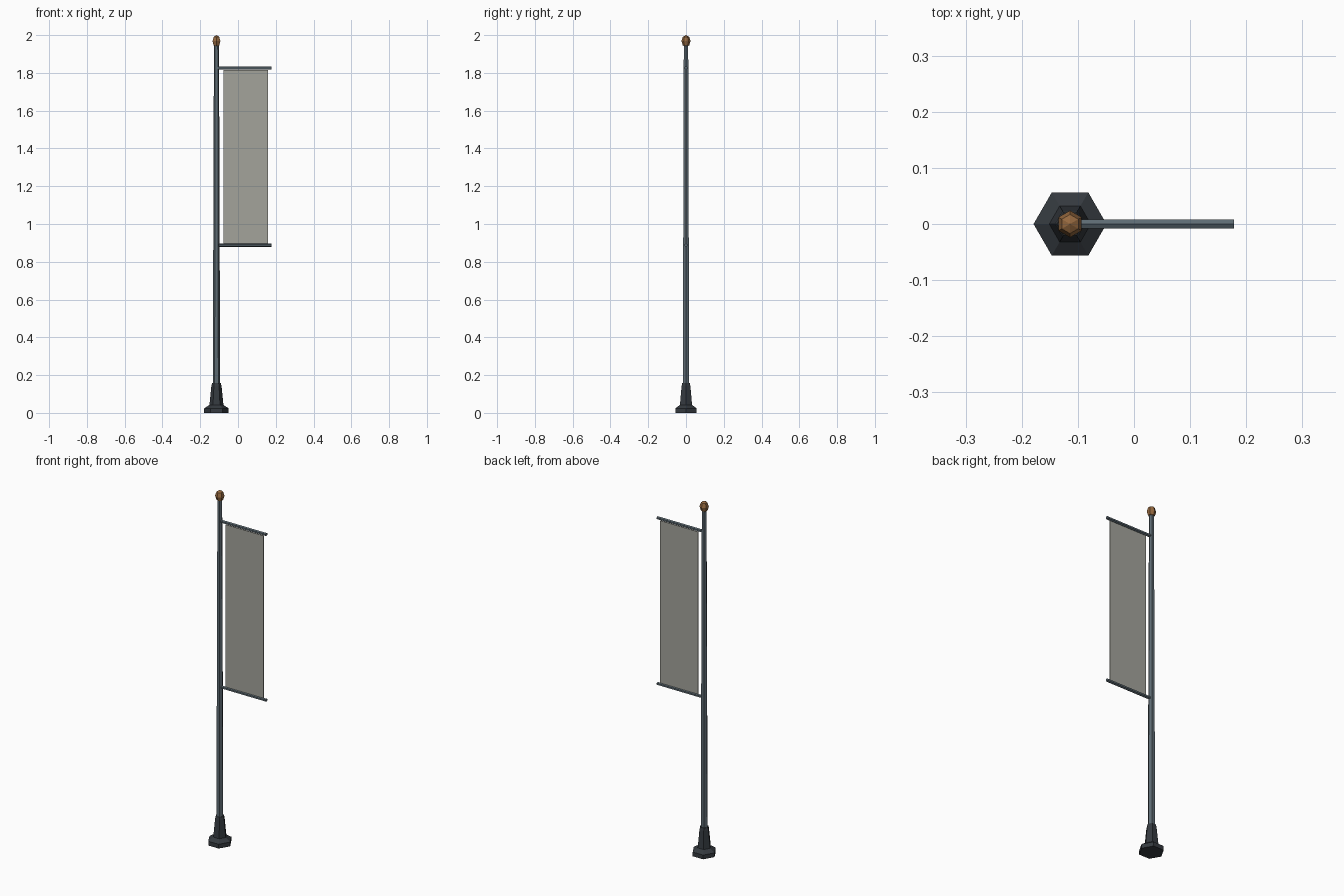
import bpy, bmesh, math

if "Cube" in bpy.data.objects:
    bpy.data.objects.remove(bpy.data.objects["Cube"])

PX = -0.114  # pole axis


def material(name, rgb):
    m = bpy.data.materials.new(name)
    m.diffuse_color = (*rgb, 1.0)
    m.use_nodes = True
    m.node_tree.nodes["Principled BSDF"].inputs["Base Color"].default_value = m.diffuse_color
    return m


IRON = material("dark iron", (0.035, 0.042, 0.05))
STEEL = material("slate steel", (0.11, 0.145, 0.17))
BRONZE = material("bronze", (0.30, 0.14, 0.05))
CLOTH = material("grey cloth", (0.37, 0.37, 0.33))


def finish(name, bm, mat):
    bmesh.ops.recalc_face_normals(bm, faces=bm.faces)
    mesh = bpy.data.meshes.new(name)
    bm.to_mesh(mesh)
    bm.free()
    mesh.materials.append(mat)
    ob = bpy.data.objects.new(name, mesh)
    bpy.context.collection.objects.link(ob)
    return ob


def lathe(name, profile, mat, sides=6):
    """Stack of polygon rings (radius, height), capped at both ends."""
    bm = bmesh.new()
    rings = []
    for r, z in profile:
        rings.append([bm.verts.new((r * math.cos(a), r * math.sin(a), z))
                      for a in (2 * math.pi * i / sides for i in range(sides))])
    for lo, hi in zip(rings, rings[1:]):
        for i in range(sides):
            j = (i + 1) % sides
            bm.faces.new((lo[i], lo[j], hi[j], hi[i]))
    bm.faces.new(rings[0][::-1])
    bm.faces.new(rings[-1])
    ob = finish(name, bm, mat)
    ob.location.x = PX
    return ob


# Hexagonal foot with tapered collar
lathe("base", [(0.065, 0), (0.065, 0.024), (0.037, 0.042),
               (0.027, 0.142), (0.023, 0.157)], IRON)

# Tapered pole
lathe("pole", [(0.0195, 0.1), (0.0135, 1.95)], STEEL)

# Faceted finial
bm = bmesh.new()
bmesh.ops.create_uvsphere(bm, u_segments=6, v_segments=4, radius=1)
bmesh.ops.scale(bm, vec=(0.024, 0.024, 0.032), verts=bm.verts)
finial = finish("finial", bm, BRONZE)
finial.location = (PX, 0, 1.968)

# Banner arms, one ridge facing up
for name, z in (("upper_arm", 1.826), ("lower_arm", 0.888)):
    arm = lathe(name, [(0.009, 0.0), (0.009, 0.178 - PX)], STEEL)
    arm.rotation_euler.y = math.pi / 2
    arm.location.z = z

# Hanging banner
x0, x1, z0, z1 = -0.076, 0.16, 0.896, 1.815
bm = bmesh.new()
bmesh.ops.create_cube(bm, size=1)
bmesh.ops.scale(bm, vec=(x1 - x0, 0.004, z1 - z0), verts=bm.verts)
banner = finish("banner", bm, CLOTH)
banner.location = ((x0 + x1) / 2, 0, (z0 + z1) / 2)
